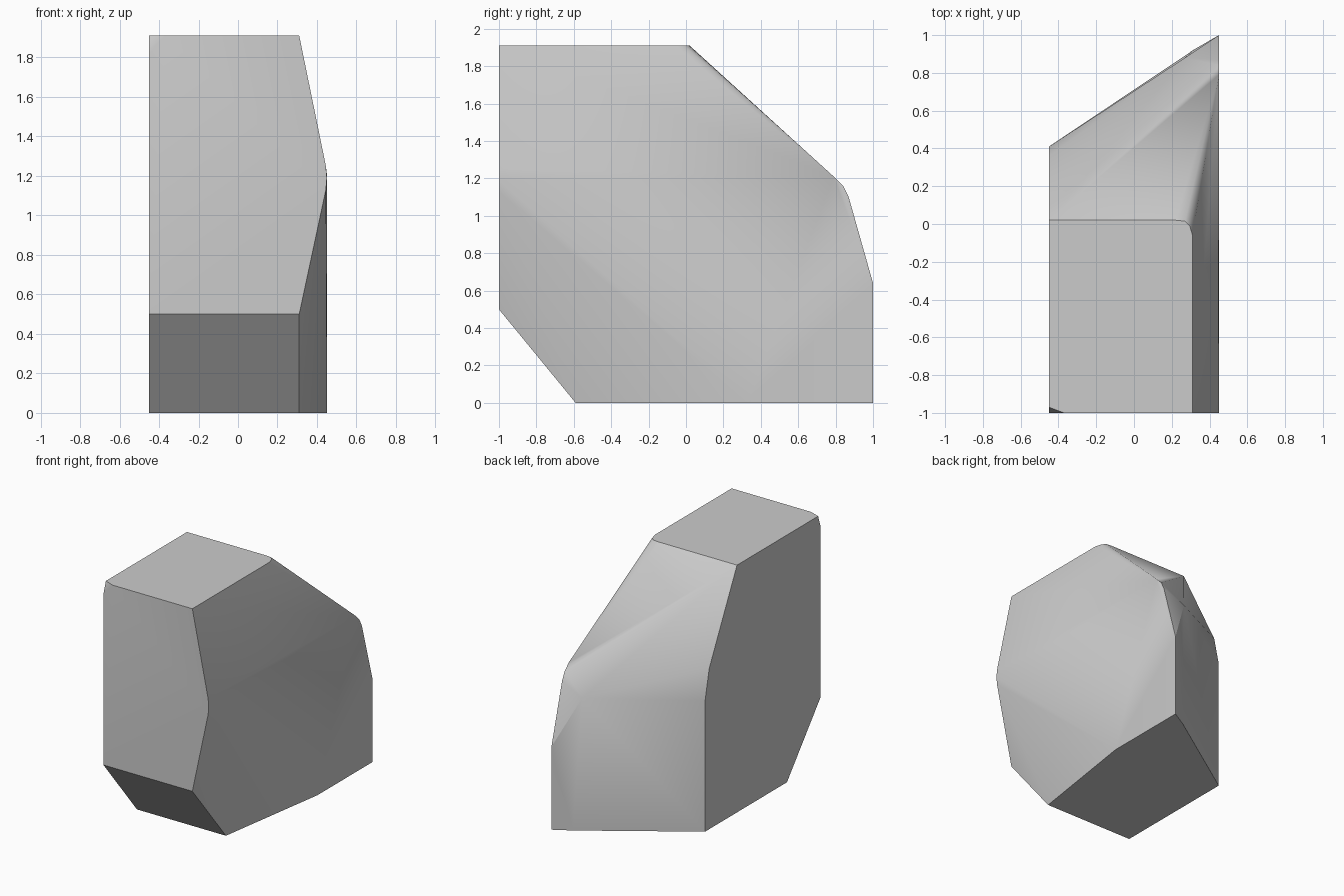
import bpy
import bmesh
from math import radians

cube = bpy.data.objects.get("Cube")
if cube:
    bpy.data.objects.remove(cube, do_unlink=True)

# Single stone grey
grey = bpy.data.materials.new("stone_grey")
grey.use_nodes = True
colour = (0.6, 0.6, 0.6, 1)
grey.diffuse_color = colour
grey.node_tree.nodes["Principled BSDF"].inputs["Base Color"].default_value = colour

FLAT, RIM, BULGE = -0.45, 0.31, 0.45   # x of flat side, top rim and bulging side
TOP = 1.91

corners = [
    # Flat side outline, with a nicked top front corner
    (FLAT, -1, 0.5), (FLAT, -1, 1.82), (FLAT, -0.97, TOP), (-0.37, -1, TOP),
    (FLAT, 0.02, TOP), (FLAT, 0.36, 1.24), (FLAT, 0.41, 1.01),
    (FLAT, 0.41, 0), (FLAT, -0.59, 0),
    # Top and lower front rim, with a rounded rear corner
    (RIM, -1, TOP), (RIM, -0.06, TOP), (0.295, -0.01, TOP), (0.27, 0.015, TOP),
    (0.22, 0.02, TOP), (RIM, -1, 0.5), (RIM, -0.59, 0),
    # Bulging side
    (0.445, -1, 1.25), (BULGE, -1, 1.19), (0.445, -1, 1.13), (BULGE, 0.33, 0),
    (BULGE, 0.79, 1.21), (BULGE, 0.84, 1.16), (BULGE, 0.87, 1.1),
    # Slanted back wall and its chipped upper corner
    (BULGE, 1, 0), (BULGE, 1, 0.64), (0.32, 0.925, 0), (0.27, 0.88, 1.02),
]

# Faceted block wrapped around the corners
bm = bmesh.new()
for corner in corners:
    bm.verts.new(corner)
hull = bmesh.ops.convex_hull(bm, input=bm.verts)
loose = {v for v in hull["geom_interior"] + hull["geom_unused"]
         if isinstance(v, bmesh.types.BMVert) and not v.link_faces}
bmesh.ops.delete(bm, geom=list(loose), context="VERTS")
bmesh.ops.dissolve_limit(bm, angle_limit=radians(1), verts=bm.verts, edges=bm.edges)
bmesh.ops.recalc_face_normals(bm, faces=bm.faces)

mesh = bpy.data.meshes.new("stone_block")
bm.to_mesh(mesh)
bm.free()
mesh.materials.append(grey)
block = bpy.data.objects.new("stone_block", mesh)
bpy.context.collection.objects.link(block)

# Soft shading over the shallow bends only
bpy.ops.object.select_all(action="DESELECT")
block.select_set(True)
bpy.context.view_layer.objects.active = block
bpy.ops.object.shade_smooth_by_angle(angle=radians(30))
